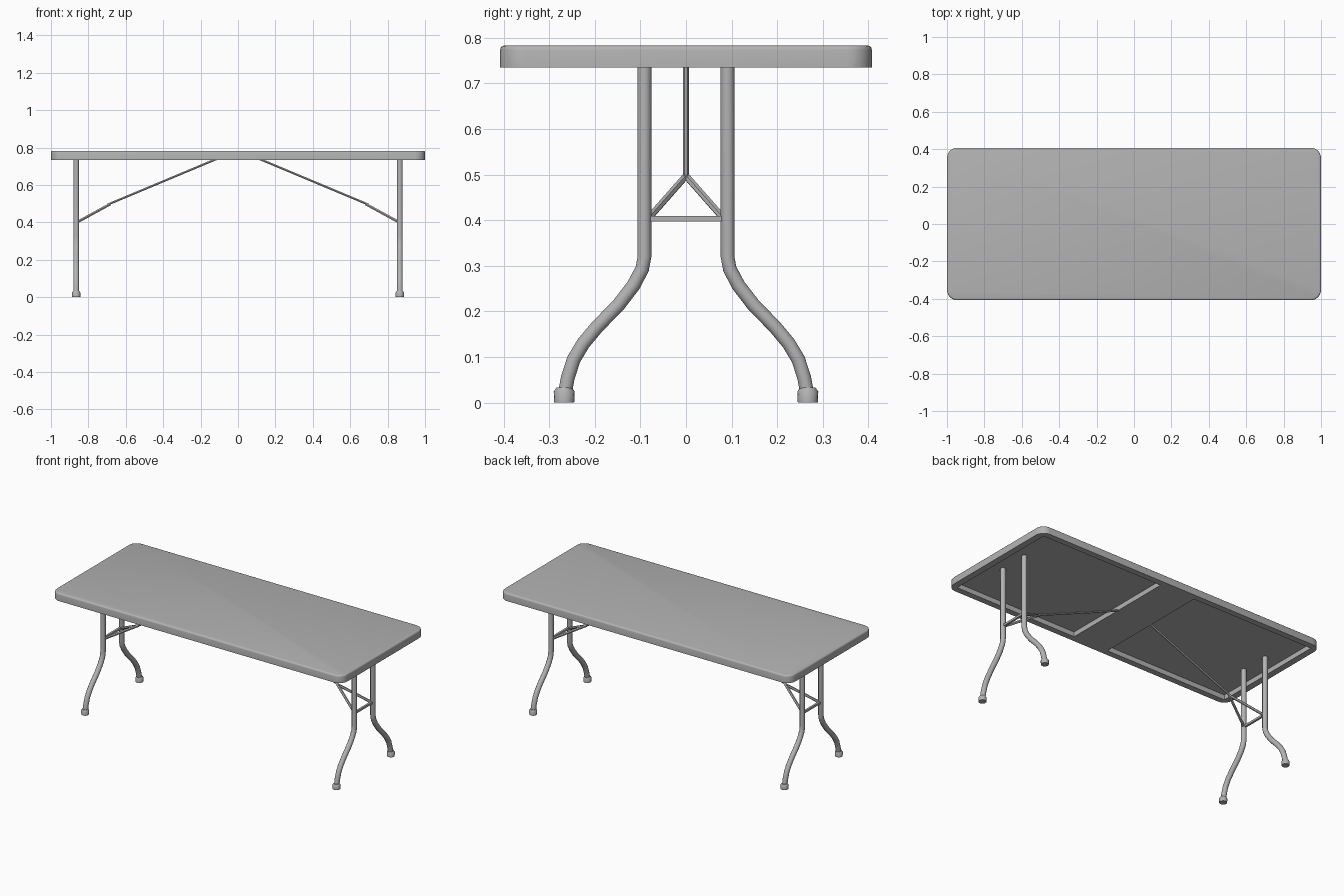
import bpy, bmesh, math
from mathutils import Vector

if "Cube" in bpy.data.objects:
    bpy.data.objects.remove(bpy.data.objects["Cube"])

grey = bpy.data.materials.new("light_grey")
grey.use_nodes = True
colour = (0.45, 0.45, 0.45, 1)
grey.diffuse_color = colour
grey.node_tree.nodes["Principled BSDF"].inputs["Base Color"].default_value = colour

TOP, UNDER, CEILING = 0.783, 0.735, 0.765
LEG_X, LEG_Y = 0.865, 0.091


def finish(name, bm, angle=40):
    """Turn a bmesh into a named, shaded object."""
    bmesh.ops.recalc_face_normals(bm, faces=bm.faces)
    mesh = bpy.data.meshes.new(name)
    bm.to_mesh(mesh)
    bm.free()
    mesh.materials.append(grey)
    ob = bpy.data.objects.new(name, mesh)
    bpy.context.collection.objects.link(ob)
    bpy.ops.object.select_all(action="DESELECT")
    ob.select_set(True)
    bpy.context.view_layer.objects.active = ob
    bpy.ops.object.shade_smooth_by_angle(angle=math.radians(angle))
    return ob


def tube(name, points, radius, sides):
    """Sweep a polygon along a path, with capped ends."""
    pts = [Vector(p) for p in points]
    bm = bmesh.new()
    rings = []
    for i, p in enumerate(pts):
        along = (pts[min(i + 1, len(pts) - 1)] - pts[max(i - 1, 0)]).normalized()
        ref = Vector((1, 0, 0)) if abs(along.x) < 0.6 else Vector((0, 1, 0))
        u = along.cross(ref).normalized()
        v = along.cross(u)
        ring = []
        for k in range(sides):
            a = math.tau * (k + 0.5) / sides
            ring.append(bm.verts.new(p + radius * (u * math.cos(a) + v * math.sin(a))))
        rings.append(ring)
    for a, b in zip(rings, rings[1:]):
        for k in range(sides):
            n = (k + 1) % sides
            bm.faces.new((a[k], a[n], b[n], b[k]))
    bm.faces.new(rings[0])
    bm.faces.new(rings[-1])
    return finish(name, bm)


def table_top():
    """Rounded slab with two recesses sunk into the underside."""
    bm = bmesh.new()
    bmesh.ops.create_cube(bm, size=1)
    for v in bm.verts:
        v.co = (v.co.x * 2, v.co.y * 0.815, TOP if v.co.z > 0 else UNDER)
    upright = [e for e in bm.edges if abs(e.verts[0].co.z - e.verts[1].co.z) > 0.01]
    bmesh.ops.bevel(bm, geom=upright, offset=0.055, segments=6, profile=0.5, affect="EDGES")
    rim = [e for e in bm.edges if all(v.co.z > TOP - 0.001 for v in e.verts)]
    bmesh.ops.bevel(bm, geom=rim, offset=0.01, segments=3, profile=0.5, affect="EDGES")
    # Cut the underside along the outline of the recesses
    for axis, places in ((Vector((1, 0, 0)), (0.12, 0.96)), (Vector((0, 1, 0)), (0.37,))):
        for d in places:
            for s in (-1, 1):
                low = [f for f in bm.faces if f.calc_center_median().z < UNDER + 0.001]
                geom = low + list({e for f in low for e in f.edges})
                bmesh.ops.bisect_plane(bm, geom=geom, plane_co=axis * d * s, plane_no=axis)
    sunk = []
    for f in bm.faces:
        c = f.calc_center_median()
        if c.z < UNDER + 0.001 and 0.12 < abs(c.x) < 0.96 and abs(c.y) < 0.37:
            sunk.append(f)
    out = bmesh.ops.extrude_face_region(bm, geom=sunk)["geom"]
    for v in out:
        if isinstance(v, bmesh.types.BMVert):
            v.co.z = CEILING
    bmesh.ops.delete(bm, geom=[f for f in sunk if f.is_valid], context="FACES")
    finish("table_top", bm)


def foot(name, x, y):
    """Rubber foot cap with a tapered neck."""
    bm = bmesh.new()
    rings = []
    for r, z in ((0.022, 0), (0.023, 0.024), (0.017, 0.033)):
        rings.append([bm.verts.new((x + r * math.cos(math.tau * k / 16),
                                    y + r * math.sin(math.tau * k / 16), z)) for k in range(16)])
    for a, b in zip(rings, rings[1:]):
        for k in range(16):
            n = (k + 1) % 16
            bm.faces.new((a[k], a[n], b[n], b[k]))
    bm.faces.new(rings[0])
    bm.faces.new(rings[-1])
    finish(name, bm)


# Leg centre line as (y, z), from the table top down to the foot
LEG_PATH = [(LEG_Y, CEILING), (LEG_Y, 0.32), (0.096, 0.293), (0.115, 0.257), (0.148, 0.214),
            (0.195, 0.166), (0.225, 0.13), (0.246, 0.095), (0.259, 0.055), (0.267, 0.012)]

table_top()
for sx, end in ((1, "left"), (-1, "right")):
    x = sx * LEG_X
    for sy, side in ((-1, "front"), (1, "back")):
        tube(f"{side}_{end}_leg", [(x, sy * y, z) for y, z in LEG_PATH], 0.0155, 14)
        foot(f"{side}_{end}_foot", x, sy * LEG_PATH[-1][0])
        # Slanted arm from the leg to the folding joint
        tube(f"{side}_{end}_brace_arm",
             [(sx * 0.855, sy * 0.082, 0.404), (sx * 0.685, 0, 0.497)], 0.008, 6)
    tube(f"{end}_crossbar", [(x, -LEG_Y, 0.403), (x, LEG_Y, 0.403)], 0.009, 4)
    # Long strut from the joint to the middle of the table top
    tube(f"{end}_long_strut", [(sx * 0.7, 0, 0.494), (sx * 0.11, 0, 0.741)], 0.0065, 6)
